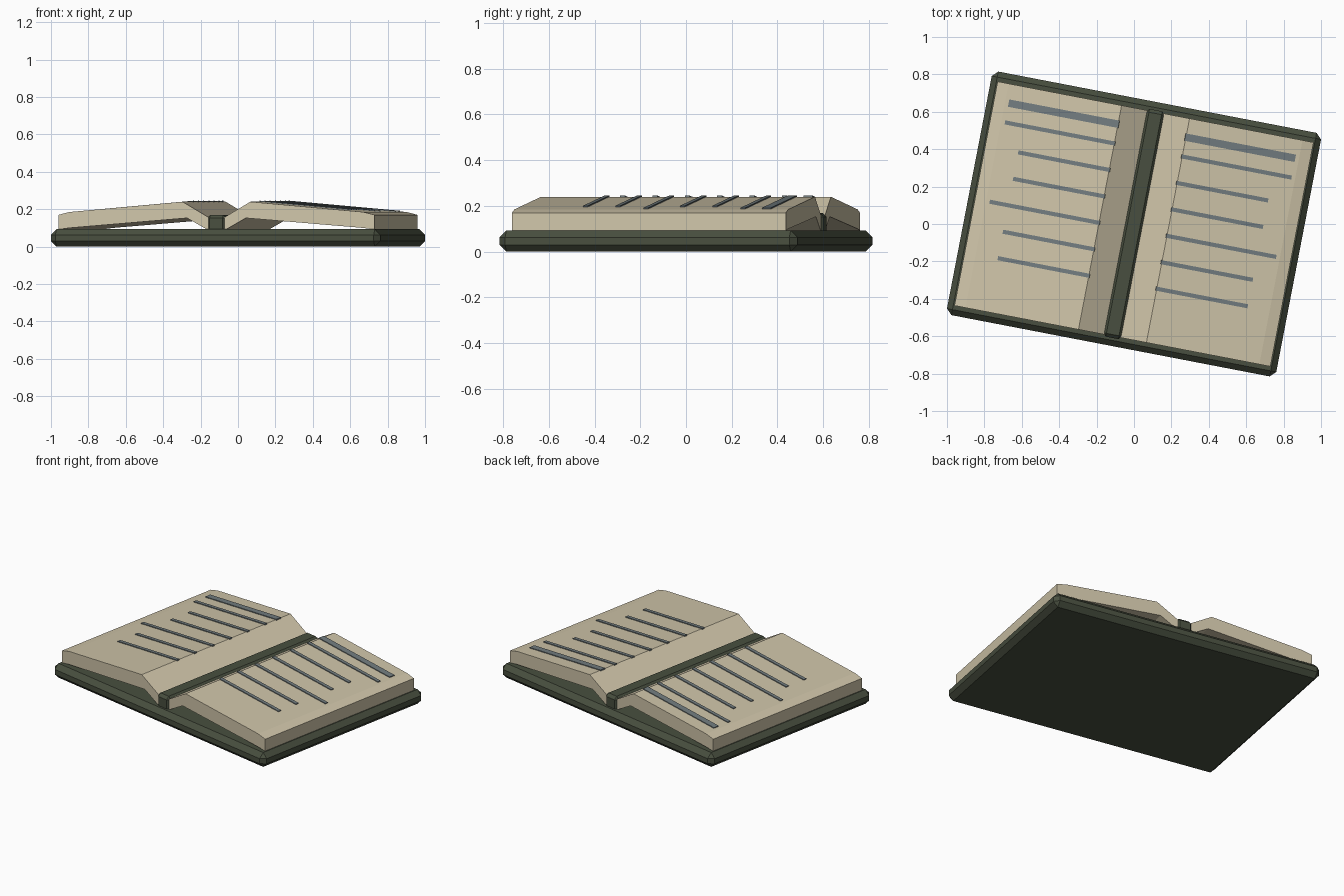
import bpy, bmesh, math
from mathutils import Matrix

cube = bpy.data.objects.get("Cube")
if cube:
    bpy.data.objects.remove(cube, do_unlink=True)

TURN = Matrix.Rotation(math.radians(-10.9), 4, 'Z')


def material(name, rgb):
    m = bpy.data.materials.new(name)
    m.use_nodes = True
    m.diffuse_color = (*rgb, 1)
    m.node_tree.nodes["Principled BSDF"].inputs["Base Color"].default_value = (*rgb, 1)
    return m


leather = material("dark_olive", (0.065, 0.078, 0.05))
paper = material("cream_paper", (0.63, 0.56, 0.40))
ink = material("slate_ink", (0.17, 0.205, 0.215))


def add_object(name, bm, mat):
    bmesh.ops.recalc_face_normals(bm, faces=bm.faces)
    mesh = bpy.data.meshes.new(name)
    bm.to_mesh(mesh)
    bm.free()
    mesh.materials.append(mat)
    ob = bpy.data.objects.new(name, mesh)
    ob.matrix_world = TURN
    bpy.context.scene.collection.objects.link(ob)
    return ob


def box(name, size, centre, mat, bevel=0.0, tilt=0.0):
    bm = bmesh.new()
    bmesh.ops.create_cube(bm, size=1)
    if bevel:
        bmesh.ops.scale(bm, vec=size, verts=bm.verts)
        bmesh.ops.bevel(bm, geom=bm.edges[:], offset=bevel, segments=1, affect='EDGES')
    else:
        bmesh.ops.scale(bm, vec=size, verts=bm.verts)
    move = Matrix.Translation(centre) @ Matrix.Rotation(tilt, 4, 'Y')
    bmesh.ops.transform(bm, matrix=move, verts=bm.verts)
    return add_object(name, bm, mat)


# Cover board and spine ridge
box("cover", (1.793, 1.326, 0.093), (0, 0, 0.0465), leather, bevel=0.03)
box("spine", (0.105, 1.24, 0.12), (0, 0, 0.11), leather, bevel=0.018)

# Arched page block: top outline from gutter to outer edge, then the underside
PEAK, EDGE = (0.185, 0.24), (0.80, 0.185)
PROFILE = [(0.04, 0.155), PEAK, EDGE, (0.86, 0.17),
           (0.86, 0.092), (0.80, 0.10), (0.16, 0.153), (0.04, 0.085)]


def page_block(name, side):
    bm = bmesh.new()
    face = bm.faces.new([bm.verts.new((side * x, -0.61, z)) for x, z in PROFILE])
    out = bmesh.ops.extrude_face_region(bm, geom=[face])
    verts = [v for v in out["geom"] if isinstance(v, bmesh.types.BMVert)]
    bmesh.ops.translate(bm, vec=(0, 1.22, 0), verts=verts)
    add_object(name, bm, paper)


# Written lines lie on the sloping page tops; the first is a thicker heading
LINE_ENDS = [0.78, 0.78, 0.68, 0.68, 0.78, 0.68, 0.68]
START = 0.18
slope = (EDGE[1] - PEAK[1]) / (EDGE[0] - PEAK[0])

for label, side in (("left", 1), ("right", -1)):
    page_block(label + "_pages", side)
    for i, end in enumerate(LINE_ENDS):
        heading = i == 0
        y = 0.508 if heading else 0.403 - 0.144 * (i - 1)
        x = (START + end) / 2
        z = PEAK[1] + slope * (x - PEAK[0]) + 0.001
        box(f"{label}_line_{i + 1}",
            ((end - START) * math.hypot(1, slope), 0.04 if heading else 0.022, 0.008),
            (side * x, y, z), ink, tilt=-side * math.atan(slope))
